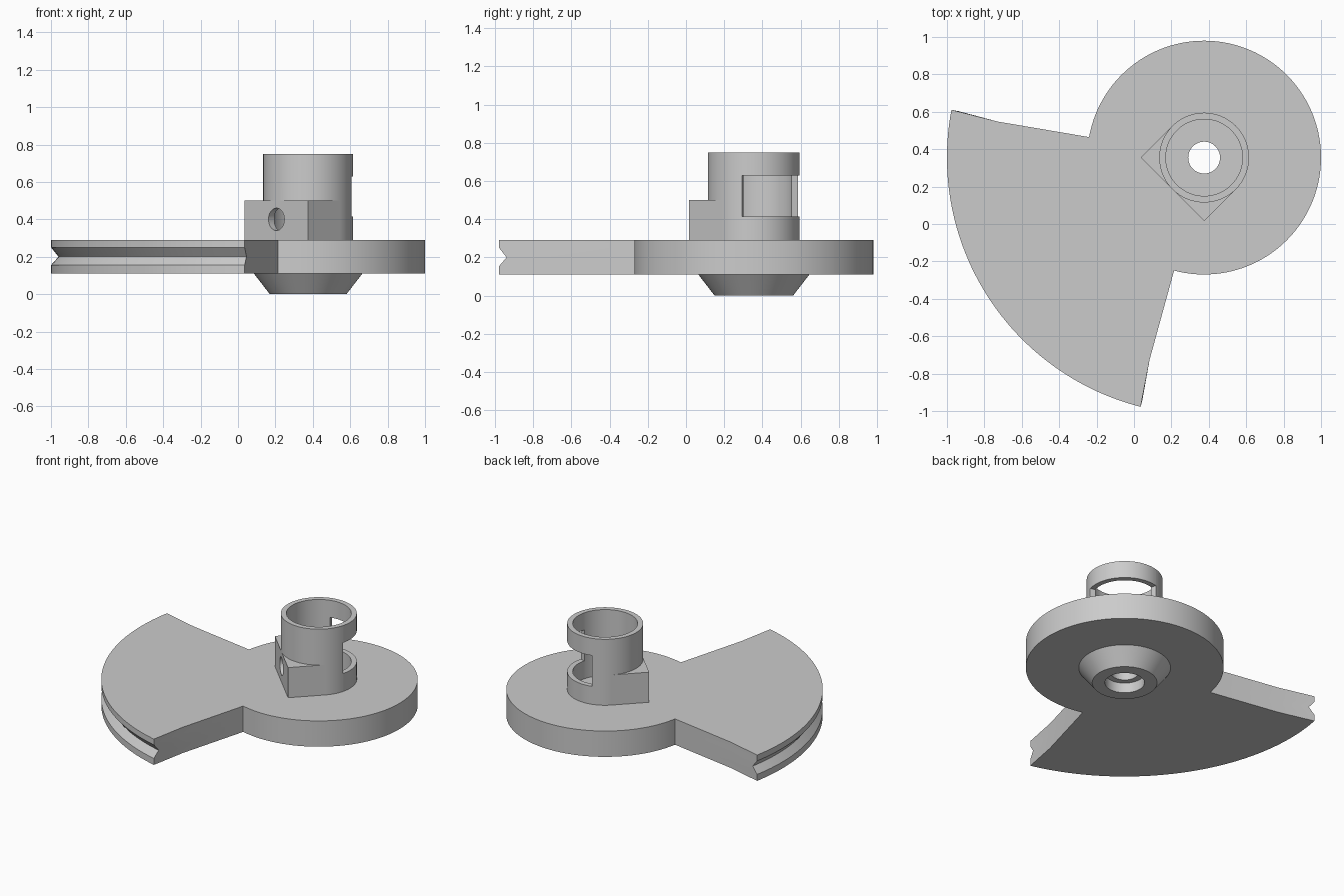
import bpy, bmesh, math
from math import cos, sin, pi, radians

if "Cube" in bpy.data.objects:
    bpy.data.objects.remove(bpy.data.objects["Cube"])

AXIS = (0.375, 0.355, 0)   # shared axis of disc, hub and collar
SECTOR = radians(212.5)    # direction of the fan and of the clamp block
SEG = 96

grey = bpy.data.materials.new("plain_grey")
grey.use_nodes = True
grey.diffuse_color = (0.6, 0.6, 0.6, 1)
grey.node_tree.nodes["Principled BSDF"].inputs["Base Color"].default_value = (0.6, 0.6, 0.6, 1)


def polar(r, a):
    return r * cos(a), r * sin(a)


def arc(r, a0, a1, n):
    return [polar(r, a0 + (a1 - a0) * i / n) for i in range(n + 1)]


def circle(r, n=SEG):
    return arc(r, 0, 2 * pi, n)[:-1]


def loft(name, layers, closed=False):
    """Join equal-length outlines given as (points, z); cap the ends, or close into a ring."""
    bm = bmesh.new()
    rings = [[bm.verts.new((x, y, z)) for x, y in pts] for pts, z in layers]
    pairs = list(zip(rings, rings[1:]))
    if closed:
        pairs.append((rings[-1], rings[0]))
    else:
        bm.faces.new(rings[0])
        bm.faces.new(rings[-1])
    for low, high in pairs:
        n = len(low)
        for i in range(n):
            j = (i + 1) % n
            bm.faces.new((low[i], low[j], high[j], high[i]))
    bmesh.ops.recalc_face_normals(bm, faces=bm.faces)
    mesh = bpy.data.meshes.new(name)
    bm.to_mesh(mesh)
    bm.free()
    mesh.materials.append(grey)
    obj = bpy.data.objects.new(name, mesh)
    obj.location = AXIS
    bpy.context.collection.objects.link(obj)
    return obj


def lathe(name, profile):
    return loft(name, [(circle(r), z) for r, z in profile], closed=True)


def activate(obj):
    bpy.ops.object.select_all(action='DESELECT')
    obj.select_set(True)
    bpy.context.view_layer.objects.active = obj


def cut(obj, *cutters):
    activate(obj)
    for c in cutters:
        mod = obj.modifiers.new("cut", 'BOOLEAN')
        mod.operation = 'DIFFERENCE'
        mod.solver = 'EXACT'
        mod.object = c
        bpy.ops.object.modifier_apply(modifier=mod.name)


# Plate: round disc continuing into a fan with a grooved rim
def plate_outline(rim):
    root, bend, tip = radians(42.6), radians(42.4), radians(43.2)
    pts = arc(0.625, SECTOR + root, SECTOR + 2 * pi - root, SEG)
    pts.append(polar(1.12, SECTOR - bend))
    pts += arc(rim, SECTOR - tip, SECTOR + tip, 48)
    pts.append(polar(1.12, SECTOR + bend))
    return pts


rim_steps = [(1.375, 0.11), (1.375, 0.155), (1.335, 0.2), (1.375, 0.25), (1.375, 0.29)]
plate = loft("fan_plate", [(plate_outline(r), z) for r, z in rim_steps])

# Hub: tapered boss with a counterbore below
hub = lathe("tapered_hub", [(0.085, 0.07), (0.125, 0.07), (0.125, 0), (0.205, 0),
                            (0.29, 0.11), (0.085, 0.11)])

# Collar: upright tube
collar = lathe("collar", [(0.205, 0.29), (0.24, 0.29), (0.24, 0.75), (0.205, 0.75)])

# Clamp block: square pad tangent to the collar
w = 0.24
square = [(0, -w), (w, -w), (w, w), (0, w)]
d = radians(225)
pad = [(x * cos(d) - y * sin(d), x * sin(d) + y * cos(d)) for x, y in square]
block = loft("clamp_block", [(pad, 0.29), (pad, 0.5)])

# Cutters: shaft bore, collar bore, collar window, screw hole
shaft = loft("shaft_cutter", [(circle(0.085), 0), (circle(0.085), 0.4)])
bore = loft("bore_cutter", [(circle(0.22), 0.2), (circle(0.22), 0.6)])
wedge = [(0, 0)] + arc(0.5, radians(-15), radians(105), 8)
window = loft("window_cutter", [(wedge, 0.415), (wedge, 0.63)])
screw = loft("screw_cutter", [(circle(0.06, 32), 0.1), (circle(0.06, 32), 0.4)])
screw.rotation_euler = (0, pi / 2, d)
screw.location.z = 0.4
bpy.context.view_layer.update()

cut(plate, shaft)
cut(collar, window, screw)
cut(block, bore, screw)
for c in (shaft, bore, window, screw):
    bpy.data.objects.remove(c)

for obj in (plate, hub, collar, block):
    activate(obj)
    bpy.ops.object.shade_smooth_by_angle(angle=radians(25))
